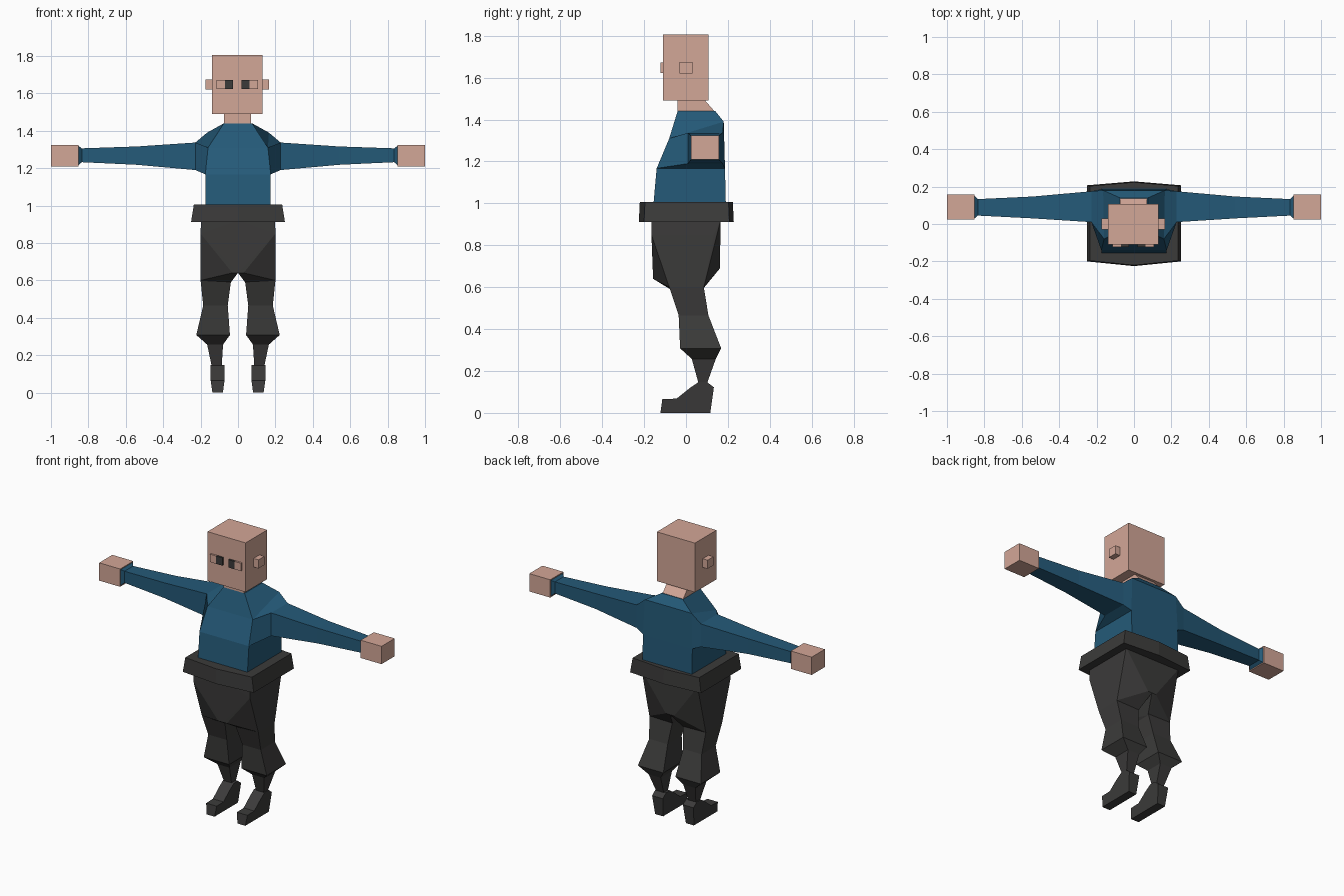
import bpy, bmesh

if "Cube" in bpy.data.objects:
    bpy.data.objects.remove(bpy.data.objects["Cube"])


def material(name, rgb):
    m = bpy.data.materials.new(name)
    m.diffuse_color = (*rgb, 1)
    m.use_nodes = True
    m.node_tree.nodes["Principled BSDF"].inputs["Base Color"].default_value = m.diffuse_color
    return m


SKIN = material("skin", (0.65, 0.385, 0.31))
BLUE = material("blue_shirt", (0.018, 0.102, 0.19))
DARK = material("dark_cloth", (0.044, 0.043, 0.042))


def finish(name, bm, mat, mirror=False):
    bmesh.ops.recalc_face_normals(bm, faces=bm.faces)
    me = bpy.data.meshes.new(name)
    bm.to_mesh(me)
    bm.free()
    me.materials.append(mat)
    ob = bpy.data.objects.new(name, me)
    bpy.context.collection.objects.link(ob)
    if mirror:
        ob.modifiers.new("mirror", 'MIRROR').merge_threshold = 0.002
    return ob


def loft(name, rings, mat, mirror=False, cap_start=True):
    """Skin a list of equal-length point rings and cap the ends."""
    bm = bmesh.new()
    vs = [[bm.verts.new(p) for p in r] for r in rings]
    n = len(vs[0])
    for a, b in zip(vs, vs[1:]):
        for i in range(n):
            j = (i + 1) % n
            bm.faces.new((a[i], a[j], b[j], b[i]))
    if cap_start:
        bm.faces.new(vs[0])
    bm.faces.new(vs[-1])
    return finish(name, bm, mat, mirror)


def rect_z(x0, x1, y0, y1, z):
    return [(x0, y0, z), (x1, y0, z), (x1, y1, z), (x0, y1, z)]


def rect_x(x, y0, y1, z0, z1):
    return [(x, y0, z0), (x, y0, z1), (x, y1, z1), (x, y1, z0)]


def box(name, x0, x1, y0, y1, z0, z1, mat):
    return loft(name, [rect_z(x0, x1, y0, y1, z0), rect_z(x0, x1, y0, y1, z1)], mat)


# Head, ears, neck
HX = -0.004
box("head", HX - 0.135, HX + 0.135, -0.11, 0.108, 1.49, 1.805, SKIN)
for s, side in ((-1, "left"), (1, "right")):
    def span(a, b):
        return sorted((HX + s * a, HX + s * b))
    box(side + "_ear", *span(0.13, 0.17), -0.03, 0.03, 1.62, 1.675, SKIN)
    # Eyes: outer skin block with a dark inner block
    box(side + "_eye_outer", *span(0.066, 0.11), -0.122, -0.105, 1.622, 1.672, SKIN)
    box(side + "_eye_inner", *span(0.022, 0.066), -0.122, -0.105, 1.622, 1.672, DARK)
loft("neck", [rect_z(-0.075, 0.07, -0.04, 0.14, 1.435),
              rect_z(-0.075, 0.07, -0.04, 0.09, 1.492)], SKIN)

# Shirt body
loft("shirt_body", [
    rect_z(-0.175, 0.175, -0.155, 0.19, 1.0),
    rect_z(-0.175, 0.175, -0.14, 0.186, 1.167),
    [(-0.16, -0.08, 1.31), (0.16, -0.08, 1.31), (0.165, 0.18, 1.39), (-0.165, 0.18, 1.39)],
    rect_z(-0.075, 0.075, -0.04, 0.14, 1.44)], BLUE)

# Sleeves, starting from the side of the chest and ending in a flared cuff
loft("sleeves", [
    [(0.175, -0.14, 1.167), (0.16, -0.08, 1.31), (0.165, 0.18, 1.39), (0.175, 0.186, 1.167)],
    rect_x(0.228, 0.01, 0.175, 1.19, 1.337),
    rect_x(0.54, 0.03, 0.147, 1.218, 1.316),
    rect_x(0.835, 0.045, 0.133, 1.232, 1.306),
    rect_x(0.855, 0.028, 0.152, 1.214, 1.32)], BLUE, mirror=True, cap_start=False)

# Hands
loft("hands", [rect_x(0.852, 0.024, 0.157, 1.21, 1.324),
               rect_x(1.0, 0.024, 0.157, 1.21, 1.324)], SKIN, mirror=True)


# Waistband with slightly pointed front and back
def waist(w, k, z):
    return [(-w, -0.2 * k, z), (0, -0.225 * k, z), (w, -0.2 * k, z),
            (w, 0.207 * k, z), (0, 0.228 * k, z), (-w, 0.207 * k, z)]


loft("waistband", [waist(0.251, 1.0, 0.912), waist(0.236, 0.98, 1.006)], DARK)

# Hips and upper thighs: hull of one half, open at the centre, then mirrored
bm = bmesh.new()
for p in [(0, -0.165, 0.92), (0.198, -0.165, 0.92), (0.198, 0.165, 0.92), (0, 0.165, 0.92),
          (0.2, -0.165, 0.85), (0.2, 0.132, 0.85),
          (0, -0.157, 0.64), (0.03, -0.157, 0.64), (0, 0.162, 0.69), (0.03, 0.162, 0.69),
          (0.2, -0.08, 0.6), (0.2, 0.085, 0.6), (0.038, -0.075, 0.59), (0.038, 0.08, 0.59)]:
    bm.verts.new(p)
bmesh.ops.convex_hull(bm, input=bm.verts)
inner = [f for f in bm.faces if all(v.co.x < 0.001 for v in f.verts)]
bmesh.ops.delete(bm, geom=inner, context='FACES')
finish("hips", bm, DARK, mirror=True)

# Baggy lower trousers gathered above the ankle
loft("trouser_legs", [
    rect_z(0.037, 0.2, -0.08, 0.085, 0.6),
    rect_z(0.055, 0.186, -0.035, 0.107, 0.465),
    rect_z(0.043, 0.223, -0.028, 0.168, 0.308),
    rect_z(0.08, 0.165, 0.028, 0.142, 0.257),
    rect_z(0.087, 0.14, 0.06, 0.1, 0.14)], DARK, mirror=True)

# Shoes: side profile, wider at the ankle than at the sole
profile = [(-0.122, 0), (-0.113, 0.066), (-0.045, 0.068), (0.02, 0.12),
           (0.06, 0.147), (0.1, 0.147), (0.133, 0.122), (0.116, 0)]


def shoe_side(s):
    return [(0.109 + s * (0.028 + min(z, 0.07) * 0.14), y, z) for y, z in profile]


loft("shoes", [shoe_side(-1), shoe_side(1)], DARK, mirror=True)
